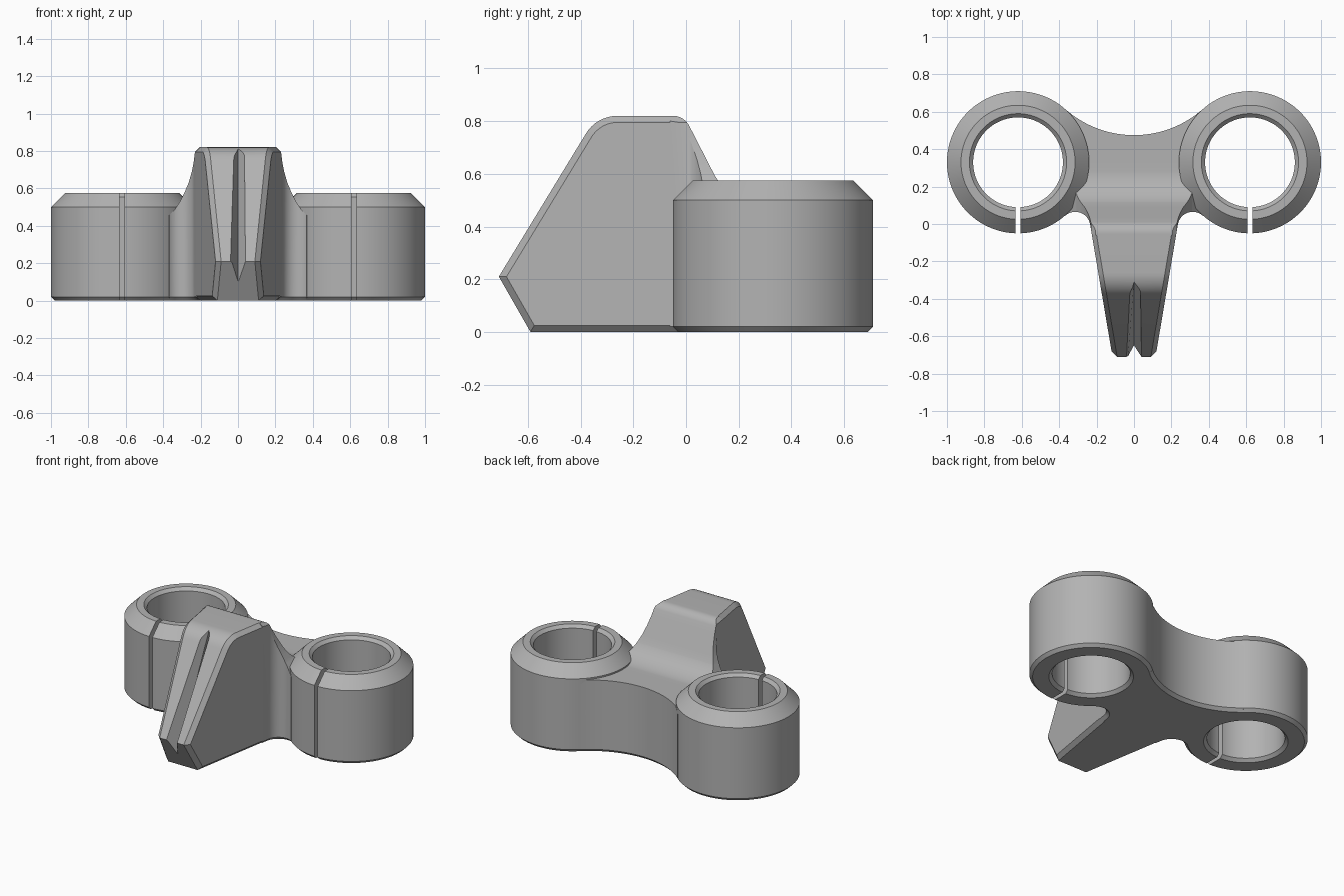
import bpy, bmesh
from math import sin, cos, radians, pi
from mathutils import Vector

if "Cube" in bpy.data.objects:
    bpy.data.objects.remove(bpy.data.objects["Cube"])

grey = bpy.data.materials.new("plain grey")
grey.use_nodes = True
grey.diffuse_color = (0.45, 0.45, 0.45, 1)
grey.node_tree.nodes["Principled BSDF"].inputs["Base Color"].default_value = grey.diffuse_color

RING_X, RING_Y, RING_R = 0.62, 0.33, 0.38
CHAMFER = 0.025


def arc(cx, cy, r, start, end, n):
    angles = [radians(start + (end - start) * i / n) for i in range(n + 1)]
    return [(cx + r * cos(a), cy + r * sin(a)) for a in angles]


def mirrored(half):
    return half + [(-x, y) for x, y in reversed(half)]


def inset(points, d):
    """Offset a closed outline inwards by d."""
    n = len(points)
    area = sum(points[i - 1][0] * points[i][1] - points[i][0] * points[i - 1][1] for i in range(n))
    side = 1 if area > 0 else -1
    result = []
    for i in range(n):
        p = Vector(points[i])
        a = (p - Vector(points[i - 1])).normalized()
        b = (Vector(points[(i + 1) % n]) - p).normalized()
        na, nb = Vector((-a.y, a.x)) * side, Vector((-b.y, b.x)) * side
        q = p + (na + nb) * (d / max(0.3, 1 + na.dot(nb)))
        result.append((q.x, q.y))
    return result


def loft(name, loops, closed=False):
    """Skin matching loops of points; cap the ends unless closed."""
    bm = bmesh.new()
    rows = [[bm.verts.new(p) for p in loop] for loop in loops]
    n = len(rows[0])
    pairs = list(zip(rows, rows[1:])) + ([(rows[-1], rows[0])] if closed else [])
    for r, s in pairs:
        for i in range(n):
            j = (i + 1) % n
            bm.faces.new((r[i], r[j], s[j], s[i]))
    if not closed:
        bm.faces.new(rows[0])
        bm.faces.new(rows[-1])
    bmesh.ops.recalc_face_normals(bm, faces=bm.faces)
    mesh = bpy.data.meshes.new(name)
    bm.to_mesh(mesh)
    bm.free()
    mesh.materials.append(grey)
    obj = bpy.data.objects.new(name, mesh)
    bpy.context.collection.objects.link(obj)
    return obj


def boolean(obj, cutter, operation):
    """Apply a boolean and drop the cutter."""
    mod = obj.modifiers.new("cut", "BOOLEAN")
    mod.operation, mod.solver, mod.object = operation, "EXACT", cutter
    cutter.hide_render = True
    bpy.context.view_layer.objects.active = obj
    bpy.ops.object.modifier_apply(modifier=mod.name)
    bpy.data.objects.remove(cutter)


def smooth(obj, angle=22):
    bpy.ops.object.select_all(action="DESELECT")
    obj.select_set(True)
    bpy.context.view_layer.objects.active = obj
    bpy.ops.object.shade_smooth_by_angle(angle=radians(angle))


# Split clamp rings
ring_profile = [(0.24, 0.02), (0.26, 0), (0.36, 0), (RING_R, 0.02),
                (RING_R, 0.5), (0.305, 0.575), (0.26, 0.575), (0.24, 0.555)]
for name, side in (("left_ring", 1), ("right_ring", -1)):
    turns = [2 * pi * (i + 0.5) / 96 for i in range(96)]
    ring = loft(name, [[(side * RING_X + r * cos(a), RING_Y + r * sin(a), z)
                        for r, z in ring_profile] for a in turns], closed=True)
    half = 0.0125
    box = [(-half, -0.2), (half, -0.2), (half, 0.2), (-half, 0.2)]
    slit = loft("slit_cutter", [[(side * RING_X + x, y, z) for x, y in box] for z in (-0.1, 0.7)])
    boolean(ring, slit, "DIFFERENCE")
    smooth(ring)


# Tapered front wedge with chamfered edges
def wedge_half_width(y):
    return 0.235 + 0.169 * y


wedge_outline = [(-0.02, 0), (-0.59, 0), (-0.71, 0.21)]
wedge_outline += arc(-0.26, 0.68, 0.14, 150, 90, 8)
wedge_outline += [(-0.05, 0.82), (-0.02, 0.8)]
inner = inset(wedge_outline, CHAMFER)
wedge = loft("front_wedge", [
    [(s * (wedge_half_width(y) - c), y, z) for y, z in line]
    for s, c, line in ((-1, 0, inner), (-1, CHAMFER, wedge_outline),
                       (1, CHAMFER, wedge_outline), (1, 0, inner))])

# V groove down the wedge nose
groove_loops = []
for z in (0, 0.95):
    root = -0.645 + (z - 0.11) / 2.09
    face = -0.71 + (z - 0.21) / 1.73
    groove_loops.append([(0, root, z), (0.04, face, z), (0.04, face - 0.3, z),
                         (-0.04, face - 0.3, z), (-0.04, face, z)])
boolean(wedge, loft("groove_cutter", groove_loops), "DIFFERENCE")
smooth(wedge)

# Bridge between the rings: plan outline with fillets into both rings
half_plan = [(wedge_half_width(-0.06), -0.06)]
half_plan += arc(0.3136, -0.015, 0.08, 170, 48, 14)
half_plan += arc(RING_X, RING_Y, 0.31, 228, 132, 10)
back_arc = arc(0, 1.03, 0.555, -48.4, -90, 16)
plan = mirrored(half_plan + back_arc[:-1])
plan.insert(len(plan) // 2, back_arc[-1])
bridge = loft("bridge", [[(x, y, 0) for x, y in inset(plan, 0.02)],
                         [(x, y, 0.02) for x, y in plan],
                         [(x, y, 1) for x, y in plan]])

# Trim the bridge to its side profile, sweeping down to the back
side_profile = [(-0.2, -0.1), (-0.2, 0.82)]
side_profile += arc(-0.05, 0.75, 0.07, 90, 30, 8)
side_profile += arc(0.29, 0.7, 0.21, 210, 270, 12)
side_profile += [(0.8, 0.49), (0.8, -0.1)]
boolean(bridge, loft("side_cutter", [[(x, y, z) for y, z in side_profile] for x in (-0.8, 0.8)]),
        "INTERSECT")

# Trim the bridge to its flared front profile
flare = [(0.205, 0.82), (0.23, 0.795), (0.237, 0.74), (0.248, 0.685), (0.264, 0.63), (0.285, 0.58),
         (0.31, 0.53), (0.34, 0.485), (0.375, 0.45), (0.45, 0.42), (0.45, -0.1)]
flare_outline = mirrored([(0.205, 0.9)] + flare)
boolean(bridge, loft("flare_cutter", [[(x, y, z) for x, z in flare_outline] for y in (-0.5, 1)]),
        "INTERSECT")
smooth(bridge)
